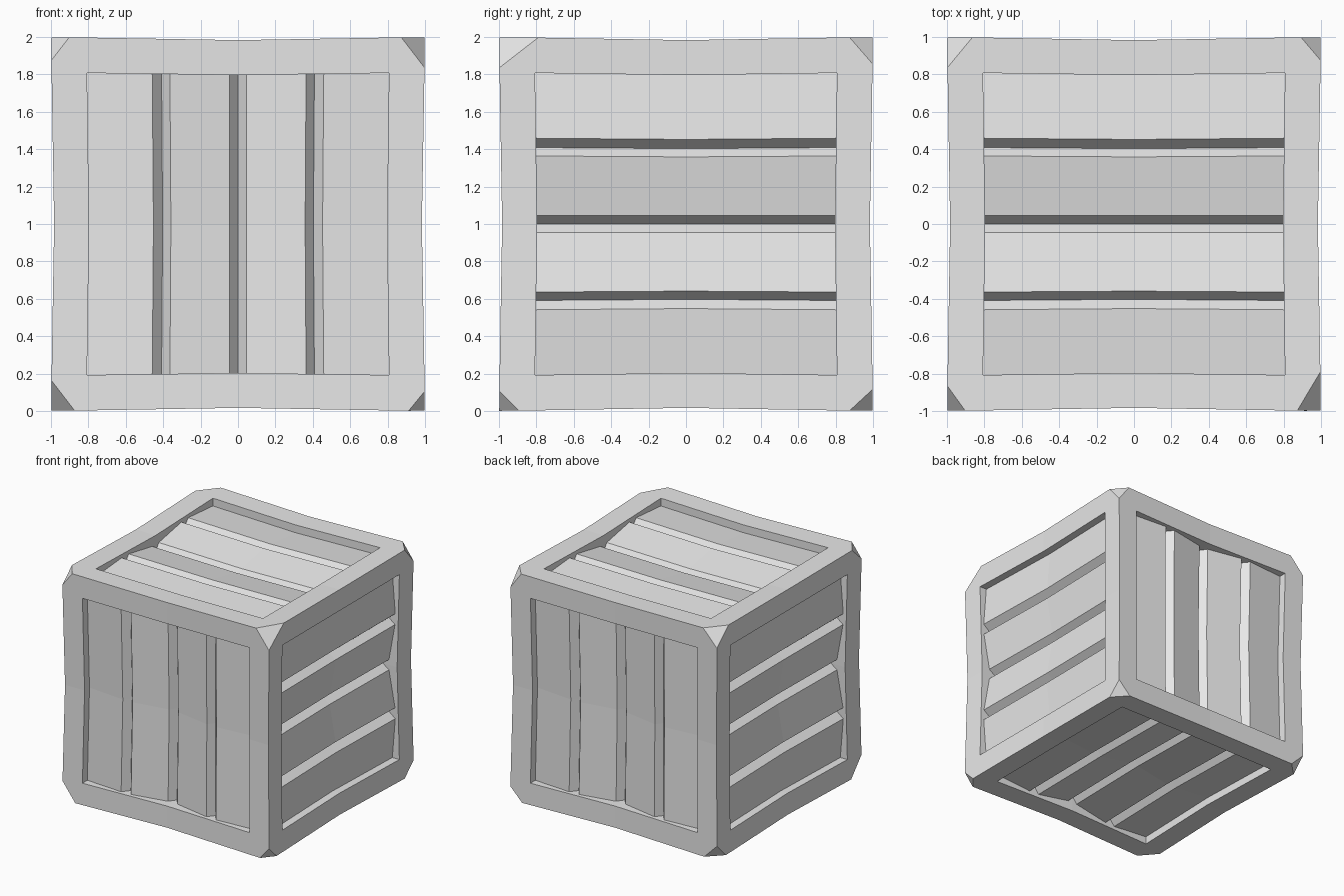
import bpy
import bmesh
from mathutils import Vector

cube = bpy.data.objects.get("Cube")
if cube:
    bpy.data.objects.remove(cube, do_unlink=True)

HOLE = 0.81      # half width of each frame opening
WALL = 0.17      # depth of the opening walls
PINCH = 0.017    # how far the middle of each side draws in
CENTRE = Vector((0, 0, 1))

X, Y, Z = Vector((1, 0, 0)), Vector((0, 1, 0)), Vector((0, 0, 1))
# outward direction and slat direction for every side
SIDES = {"front": (-Y, Z), "back": (Y, Z), "right": (X, Y),
         "left": (-X, Y), "top": (Z, X), "bottom": (-Z, Y)}

# corner cut lengths along x, y, z, keyed by the corner's signs
CUTS = {(1, -1, 1): (.13, .22, .17), (-1, -1, 1): (.10, .14, .13),
        (1, 1, 1): (.11, .13, .15), (-1, 1, 1): (.14, .17, .15),
        (1, -1, -1): (.09, .11, .11), (-1, -1, -1): (.13, .15, .17),
        (1, 1, -1): (.12, .13, .12), (-1, 1, -1): (.13, .13, .13)}

# half of the slat profile: distance from the middle, depth below the frame
PROFILE = [(0, .14), (.045, .08), (.365, .03), (.41, .09), (.46, .03), (.83, .07)]

wood = bpy.data.materials.new("plain_grey")
wood.use_nodes = True
wood.diffuse_color = (0.8, 0.8, 0.8, 1)
wood.node_tree.nodes["Principled BSDF"].inputs["Base Color"].default_value = (0.8, 0.8, 0.8, 1)


def warp(p):
    """Draw the middle of every side slightly towards the core."""
    s = [1 - PINCH * max(0, 1 - abs(c)) for c in p]
    return Vector((p.x * s[1] * s[2], p.y * s[0] * s[2], p.z * s[0] * s[1]))


def finish(bm, name):
    mesh = bpy.data.meshes.new(name)
    bmesh.ops.translate(bm, verts=bm.verts, vec=CENTRE)
    bm.to_mesh(mesh)
    bm.free()
    mesh.materials.append(wood)
    obj = bpy.data.objects.new(name, mesh)
    bpy.context.collection.objects.link(obj)


def build_frame():
    bm = bmesh.new()
    ring = [(1, 1), (0, 1), (-1, 1), (-1, 0), (-1, -1), (0, -1), (1, -1), (1, 0)]
    for n, u in SIDES.values():
        v = n.cross(u)
        # border, then the walls of the opening
        loops = []
        for size, depth in ((1, 0), (HOLE, 0), (HOLE, WALL)):
            loops.append([bm.verts.new(warp(u * a * size + v * b * size + n) - n * depth)
                          for a, b in ring])
        for outer, inner in zip(loops, loops[1:]):
            for i in range(len(ring)):
                j = (i + 1) % len(ring)
                bm.faces.new((outer[i], outer[j], inner[j], inner[i]))
    bmesh.ops.remove_doubles(bm, verts=bm.verts, dist=0.0005)
    # slice off the corners and cap them
    for signs, cut in CUTS.items():
        normal = Vector([s / c for s, c in zip(signs, cut)])
        corner = Vector(signs)
        point = corner - X * signs[0] * cut[0]
        res = bmesh.ops.bisect_plane(
            bm, geom=bm.verts[:] + bm.edges[:] + bm.faces[:], dist=0.0001,
            plane_co=point, plane_no=normal.normalized(), clear_outer=True)
        rim = [e for e in res["geom_cut"] if isinstance(e, bmesh.types.BMEdge)]
        for face in bmesh.ops.holes_fill(bm, edges=rim, sides=0)["faces"]:
            face.normal_update()
            if face.normal.dot(corner) < 0:
                face.normal_flip()
    finish(bm, "crate_frame")


def build_panel(side, n, u):
    bm = bmesh.new()
    v = n.cross(u)
    profile = [(-d, h) for d, h in reversed(PROFILE[1:])] + PROFILE
    rows = [[bm.verts.new(warp(u * a + v * d + n) - n * h) for d, h in profile]
            for a in (-0.83, 0, 0.83)]
    for lower, upper in zip(rows, rows[1:]):
        for i in range(len(profile) - 1):
            bm.faces.new((lower[i], upper[i], upper[i + 1], lower[i + 1]))
    finish(bm, side + "_slats")


build_frame()
for side, (n, u) in SIDES.items():
    build_panel(side, n, u)
